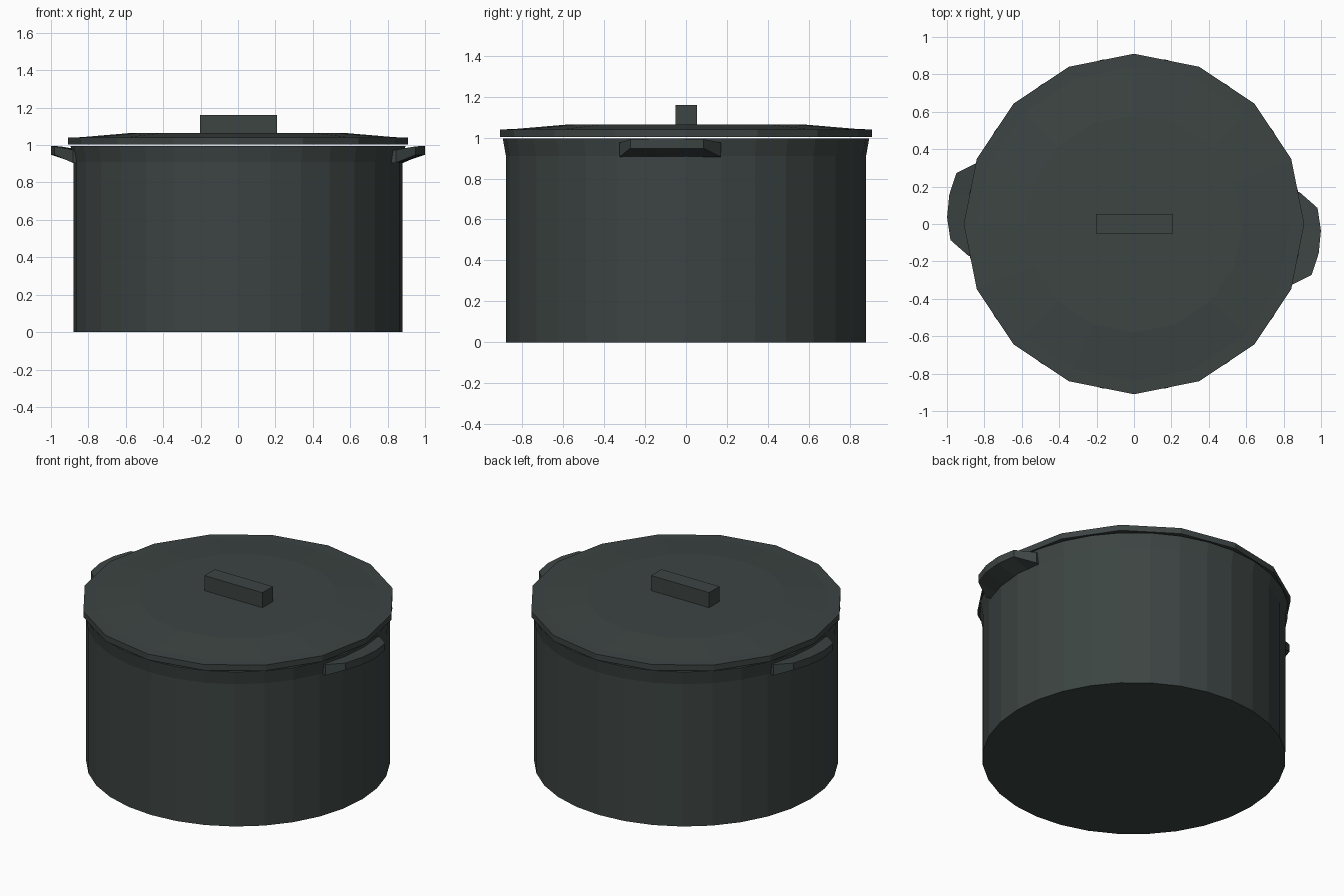
import bpy, bmesh, math

if "Cube" in bpy.data.objects:
    bpy.data.objects.remove(bpy.data.objects["Cube"])

mat = bpy.data.materials.new("dark grey green")
mat.diffuse_color = (0.045, 0.058, 0.055, 1)
mat.use_nodes = True
mat.node_tree.nodes["Principled BSDF"].inputs["Base Color"].default_value = mat.diffuse_color


def finish(name, bm):
    bmesh.ops.recalc_face_normals(bm, faces=bm.faces)
    mesh = bpy.data.meshes.new(name)
    bm.to_mesh(mesh)
    bm.free()
    mesh.materials.append(mat)
    obj = bpy.data.objects.new(name, mesh)
    bpy.context.collection.objects.link(obj)
    return obj


def lathe(name, profile, sides):
    """Revolve (radius, z) points; first and last rings are capped."""
    bm = bmesh.new()
    rings = []
    for r, z in profile:
        rings.append([bm.verts.new((r * math.cos(2 * math.pi * i / sides),
                                    r * math.sin(2 * math.pi * i / sides), z))
                      for i in range(sides)])
    for a, b in zip(rings, rings[1:]):
        for i in range(sides):
            j = (i + 1) % sides
            bm.faces.new((a[i], a[j], b[j], b[i]))
    bm.faces.new(rings[0])
    bm.faces.new(rings[-1])
    return finish(name, bm)


# Pot: outer wall, flared rim, hollow inside
lathe("pot_body", [(0.88, 0), (0.88, 0.91), (0.895, 0.995),
                   (0.85, 0.995), (0.84, 0.91), (0.84, 0.04)], 32)

# Lid: rim and shallow raised centre, a hair above the pot
lathe("lid", [(0.91, 1.003), (0.91, 1.04), (0.84, 1.042), (0.58, 1.064)], 16)

# Lid grip
bm = bmesh.new()
bmesh.ops.create_cube(bm, size=1)
for v in bm.verts:
    v.co = (v.co.x * 0.41 + 0.003, v.co.y * 0.105 + 0.002, v.co.z * 0.11 + 1.105)
finish("lid_grip", bm)

# Side handles: sections swept round the wall, (angle, outer radius, bottom z, top z)
SECTIONS = [(-21, 0.905, 0.905, 0.975), (-16, 0.988, 0.948, 0.993),
            (-9, 1.0, 0.948, 0.995), (-2, 1.0, 0.948, 0.995),
            (5, 0.985, 0.948, 0.993), (11, 0.9, 0.905, 0.975)]


def handle(name, turn):
    bm = bmesh.new()
    loops = []
    for ang, r, low, high in SECTIONS:
        a = math.radians(ang + turn)
        loops.append([bm.verts.new((q * math.cos(a), q * math.sin(a), z))
                      for q, z in ((0.87, 0.905), (r, low), (r, high), (0.87, 0.972))])
    for a, b in zip(loops, loops[1:]):
        for i in range(4):
            j = (i + 1) % 4
            bm.faces.new((a[i], a[j], b[j], b[i]))
    bm.faces.new(loops[0])
    bm.faces.new(loops[-1])
    finish(name, bm)


handle("right_handle", 0)
handle("left_handle", 180)
